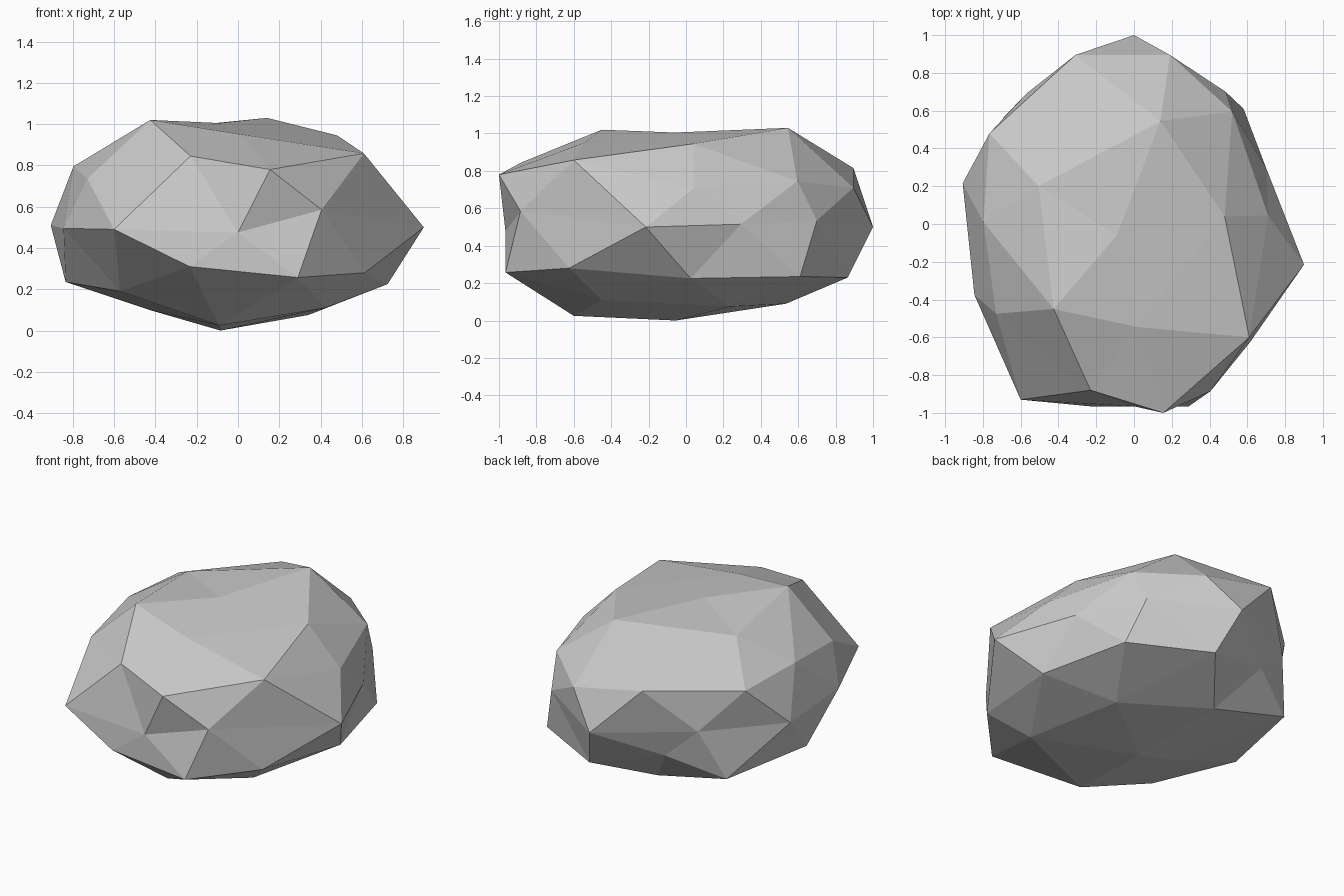
import bpy
import bmesh
import math

cube = bpy.data.objects.get("Cube")
if cube:
    bpy.data.objects.remove(cube, do_unlink=True)

# Rings of the boulder from top to bottom, each running counter-clockwise from +x
crown = [(-.09, -.06, 1.005)]
cap = [(.48, .04, .945), (.14, .545, 1.03), (-.505, .2, .965),
       (-.425, -.45, 1.02), (.015, -.545, .95)]
shoulder = [(.71, .045, .71), (.52, .595, .745), (.19, .895, .71),
            (-.31, .895, .815), (-.765, .48, .78), (-.797, .01, .795),
            (-.73, -.475, .735), (-.23, -.88, .845), (.155, -1, .78),
            (.61, -.6, .858)]
waist = [(.7, .295, .515), (.485, .7, .535), (0, 1, .5), (-.57, .69, .54),
         (-.907, .215, .51), (-.845, -.375, .495), (-.6, -.93, .49),
         (0, -.965, .475), (.405, -.885, .585), (.9, -.215, .5)]
skirt = [(.725, .025, .225), (.58, .61, .235), (.095, .865, .23),
         (-.365, .74, .35), (-.69, .565, .215), (-.835, -.055, .235),
         (-.57, -.51, .19), (-.235, -.965, .31), (.29, -.965, .257),
         (.615, -.625, .28)]
underside = [(.34, .24, .075), (-.17, .535, .09), (-.42, -.07, .097),
             (-.09, -.6, .025), (.425, -.45, .11)]
base = [(-.085, -.055, 0)]
rings = [crown, cap, shoulder, waist, skirt, underside, base]


def turn(vert):
    """Angle around z, with rounding noise just below a full turn wrapped to zero."""
    return (math.atan2(vert.co.y, vert.co.x) + .01) % math.tau


def make_material(name, colour):
    mat = bpy.data.materials.new(name)
    mat.use_nodes = True
    mat.diffuse_color = colour
    for node in mat.node_tree.nodes:
        if node.type == 'BSDF_PRINCIPLED':
            node.inputs["Base Color"].default_value = colour
            node.inputs["Roughness"].default_value = .9
    return mat


# Low-poly ball whose rings are pulled into the rough boulder shape
bm = bmesh.new()
bmesh.ops.create_icosphere(bm, subdivisions=2, radius=1)
verts = sorted(bm.verts, key=lambda v: -v.co.z)
start = 0
for ring in rings:
    loop = sorted(verts[start:start + len(ring)], key=turn)
    start += len(ring)
    for vert, point in zip(loop, ring):
        vert.co = point
bmesh.ops.recalc_face_normals(bm, faces=bm.faces)
for face in bm.faces:
    face.smooth = False

mesh = bpy.data.meshes.new("boulder")
bm.to_mesh(mesh)
bm.free()
mesh.materials.append(make_material("stone grey", (.6, .6, .6, 1)))
boulder = bpy.data.objects.new("boulder", mesh)
bpy.context.scene.collection.objects.link(boulder)
